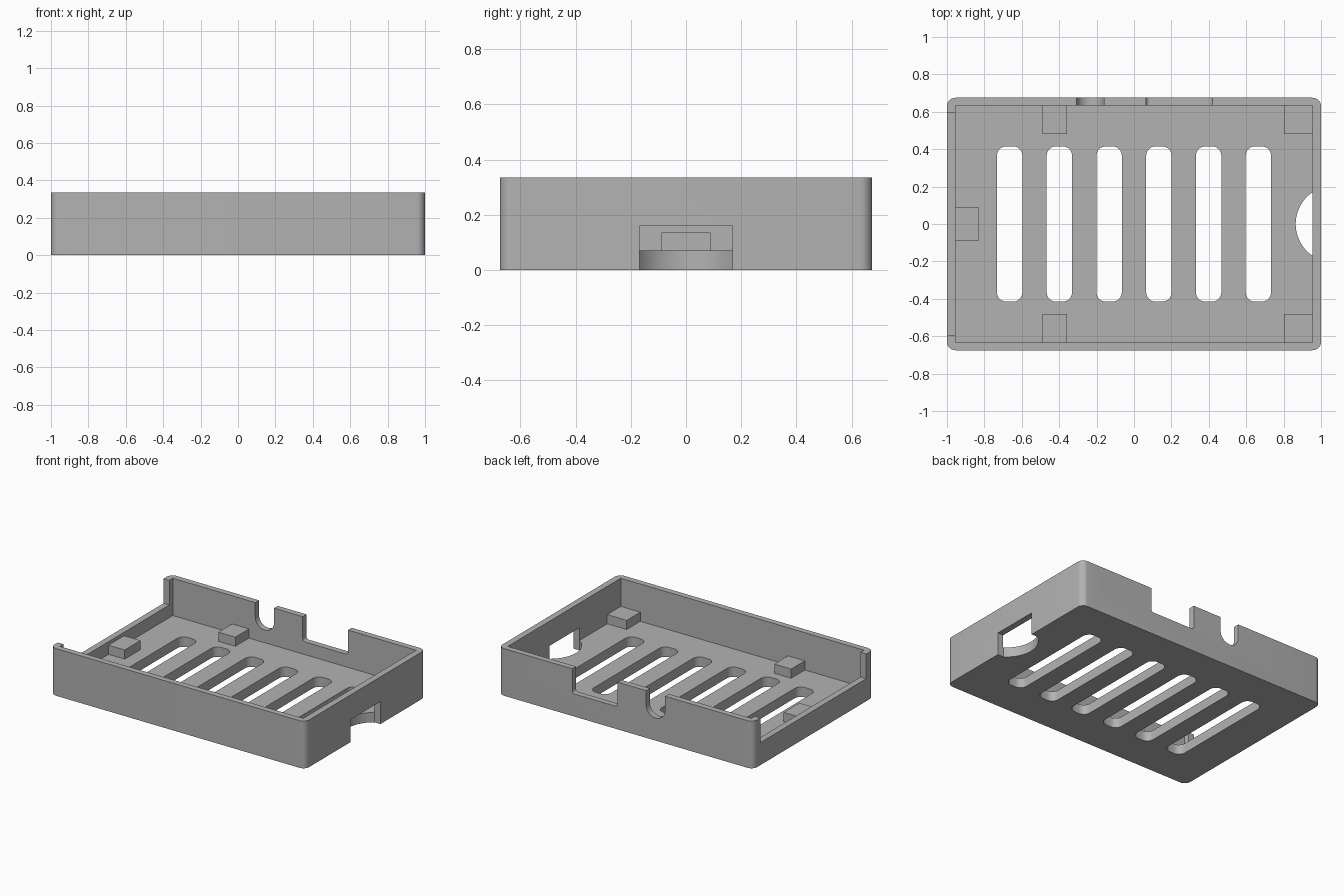
import bpy, bmesh, math
from mathutils import Matrix, Vector

old = bpy.data.objects.get("Cube")
if old:
    bpy.data.objects.remove(old, do_unlink=True)

grey = bpy.data.materials.new("grey plastic")
grey.use_nodes = True
colour = (0.45, 0.45, 0.45, 1)
grey.diffuse_color = colour
grey.node_tree.nodes["Principled BSDF"].inputs["Base Color"].default_value = colour

HEIGHT, FLOOR, CUT = 0.335, 0.07, 0.16   # rim, floor top, lower edge of wall cuts


def prism(name, outline, low, high, facing="z"):
    """Extrude a flat outline along z, or along y with outline as x, z."""
    bm = bmesh.new()
    face = bm.faces.new([bm.verts.new((a, b, low)) for a, b in outline])
    top = bmesh.ops.extrude_face_region(bm, geom=[face])
    moved = [v for v in top["geom"] if isinstance(v, bmesh.types.BMVert)]
    bmesh.ops.translate(bm, verts=moved, vec=Vector((0, 0, high - low)))
    if facing == "y":
        bm.transform(Matrix(((1, 0, 0, 0), (0, 0, 1, 0), (0, 1, 0, 0), (0, 0, 0, 1))))
    bmesh.ops.recalc_face_normals(bm, faces=bm.faces)
    mesh = bpy.data.meshes.new(name)
    bm.to_mesh(mesh)
    bm.free()
    mesh.materials.append(grey)
    obj = bpy.data.objects.new(name, mesh)
    bpy.context.collection.objects.link(obj)
    return obj


def rect(x0, x1, y0, y1, r=0, steps=8):
    """Rectangle outline with optional rounded corners."""
    if r == 0:
        return [(x0, y0), (x1, y0), (x1, y1), (x0, y1)]
    corners = [(x1 - r, y1 - r), (x0 + r, y1 - r), (x0 + r, y0 + r), (x1 - r, y0 + r)]
    return [(cx + r * math.cos(a), cy + r * math.sin(a))
            for q, (cx, cy) in enumerate(corners)
            for a in [(q + i / steps) * math.pi / 2 for i in range(steps + 1)]]


# Tray shell
tray = prism("tray", rect(-1, 1, -0.675, 0.675, 0.045), 0, HEIGHT)
cutters = [prism("cavity_cutter", rect(-0.955, 0.955, -0.633, 0.633), FLOOR, 0.6)]

# Vent slots in the floor
for i in range(6):
    x = (i - 2.5) * 0.266
    cutters.append(prism("vent_cutter", rect(x - 0.068, x + 0.068, -0.415, 0.415, 0.05),
                         -0.1, 0.2))

# Back wall notches: left, right, corner radius
for x0, x1, r in ((-0.308, -0.16, 0.0735), (0.065, 0.42, 0.02), (0.608, 0.808, 0)):
    cutters.append(prism("notch_cutter", rect(x0, x1, CUT, 0.6, r), 0.6, 0.75, "y"))

# Open end and the curved card opening opposite
cutters.append(prism("end_cutter", rect(-1.1, -0.9, -0.593, 0.593), CUT, 0.6))
radius, centre = 0.2056, 1.07
spread = math.asin(0.169 / radius)
arc = [(centre - radius * math.cos(a), radius * math.sin(a))
       for a in [spread * (i / 12 - 1) for i in range(25)]]
cutters.append(prism("card_cutter", arc + [(1.2, 0.169), (1.2, -0.169)], -0.1, CUT))

for cutter in cutters:
    cutter.hide_render = True
    mod = tray.modifiers.new("cut", "BOOLEAN")
    mod.operation = "DIFFERENCE"
    mod.solver = "EXACT"
    mod.object = cutter

# Bake the cuts and drop the cutters
bpy.context.view_layer.update()
graph = bpy.context.evaluated_depsgraph_get()
cut_mesh = bpy.data.meshes.new_from_object(tray.evaluated_get(graph))
tray.modifiers.clear()
tray.data = cut_mesh
tray.data.materials.clear()
tray.data.materials.append(grey)
for face in tray.data.polygons:
    face.material_index = 0
for cutter in cutters:
    bpy.data.objects.remove(cutter, do_unlink=True)

# Support blocks, set slightly into floor and walls
for side, label in ((1, "back"), (-1, "front")):
    y0, y1 = sorted((side * 0.48, side * 0.64))
    prism(label + "_middle_support", rect(-0.49, -0.357, y0, y1), 0.06, 0.135)
    prism(label + "_corner_support", rect(0.802, 0.96, y0, y1), 0.06, 0.135)
prism("end_support", rect(-0.96, -0.828, -0.088, 0.088), 0.06, 0.135)

bpy.ops.object.select_all(action="DESELECT")
tray.select_set(True)
bpy.context.view_layer.objects.active = tray
bpy.ops.object.shade_smooth_by_angle(angle=math.radians(30))
